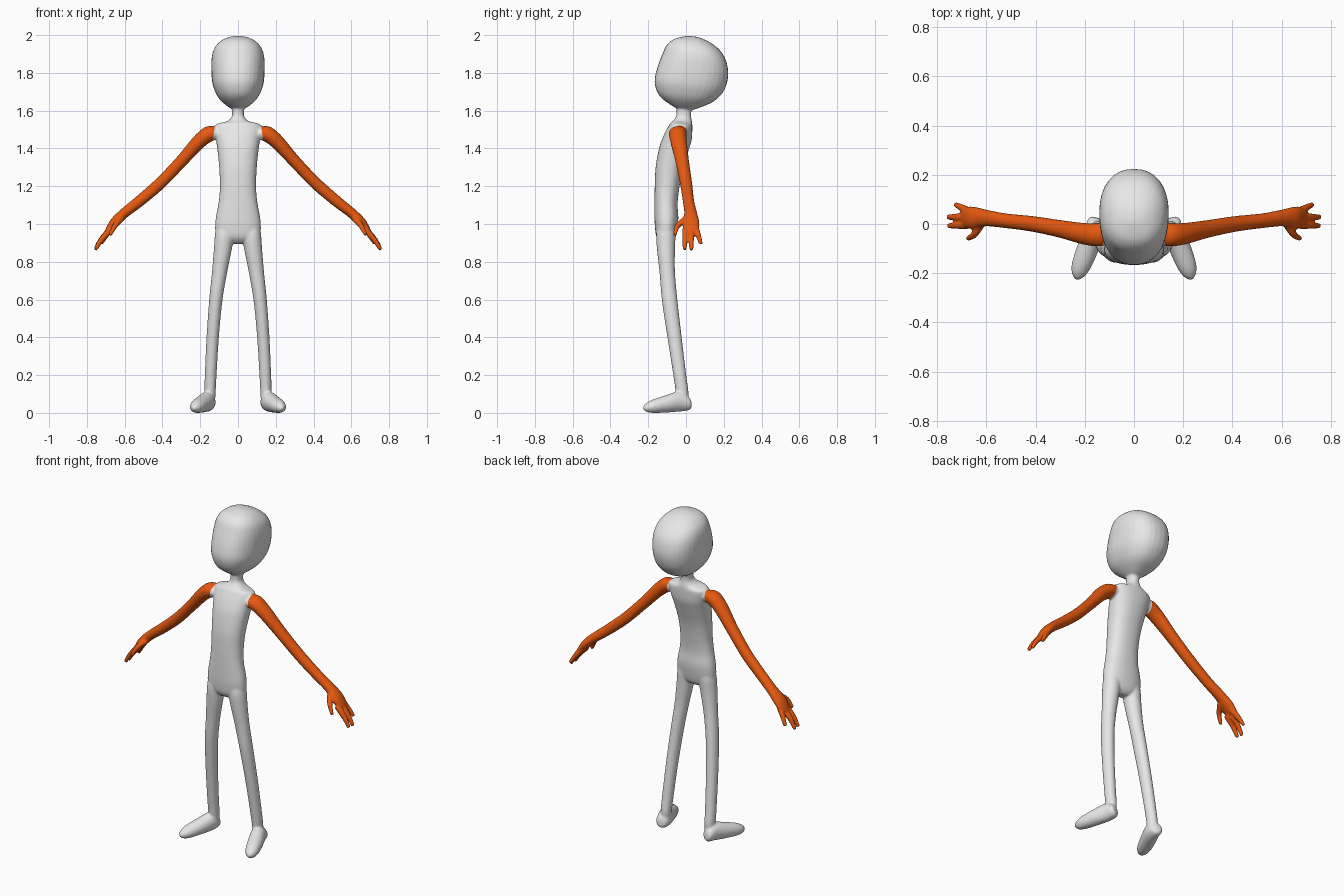
import bpy, bmesh, math
from mathutils import Vector

cube = bpy.data.objects.get("Cube")
if cube:
    bpy.data.objects.remove(cube, do_unlink=True)

X, Y = Vector((1, 0, 0)), Vector((0, 1, 0))
SIDES = 32
bm = bmesh.new()


def material(name, rgb):
    mat = bpy.data.materials.new(name)
    mat.use_nodes = True
    mat.diffuse_color = (*rgb, 1)
    bsdf = next(n for n in mat.node_tree.nodes if n.type == 'BSDF_PRINCIPLED')
    bsdf.inputs["Base Color"].default_value = (*rgb, 1)
    return mat


def resample(rows, steps=6):
    """Catmull-Rom interpolation through rows of numbers."""
    pts = [Vector(r) for r in rows]
    pts = [pts[0]] + pts + [pts[-1]]
    out = []
    for a, b, c, d in zip(pts, pts[1:], pts[2:], pts[3:]):
        for i in range(steps):
            t = i / steps
            out.append(0.5 * (2 * b + (c - a) * t + (2 * a - 5 * b + 4 * c - d) * t ** 2
                              + (3 * b - a - 3 * c + d) * t ** 3))
    return out + [pts[-1]]


def loft(sections, hint, power=2.0, mirror=False):
    """Closed skin through sections (x, y, z, half width, half depth)."""
    axis = (Vector(sections[-1][:3]) - Vector(sections[0][:3])).normalized()
    u = (hint - axis * hint.dot(axis)).normalized()
    v = axis.cross(u)
    for sign in ((1, -1) if mirror else (1,)):
        rings = []
        for s in resample(sections):
            ring = []
            for k in range(SIDES):
                a = 2 * math.pi * k / SIDES
                c, n = math.cos(a), math.sin(a)
                p = Vector(s[:3])
                p += u * math.copysign(abs(c) ** (2 / power), c) * s[3]
                p += v * math.copysign(abs(n) ** (2 / power), n) * s[4]
                ring.append(bm.verts.new((p.x * sign, p.y, p.z)))
            rings.append(ring)
        faces = [bm.faces.new(rings[0]), bm.faces.new(rings[-1])]
        for r, q in zip(rings, rings[1:]):
            for k in range(SIDES):
                j = (k + 1) % SIDES
                faces.append(bm.faces.new((r[k], r[j], q[j], q[k])))
        bmesh.ops.recalc_face_normals(bm, faces=faces)


def column(rows, power=2.0, mirror=False):
    """Upright loft from rows (z, x min, x max, y front, y back)."""
    loft([((a + b) / 2, (f + k) / 2, z, (b - a) / 2, (k - f) / 2)
          for z, a, b, f, k in rows], X, power, mirror)


def centred(rows):
    return [(z, -w, w, f, b) for z, w, f, b in rows]


# Head: rows of height, half width, front, back
column(centred([
    (1.615, .03, -.05, .035), (1.635, .06, -.09, .08), (1.665, .094, -.135, .138),
    (1.70, .117, -.158, .178), (1.75, .135, -.167, .21), (1.82, .141, -.152, .225),
    (1.89, .139, -.126, .213), (1.94, .124, -.103, .182), (1.975, .092, -.067, .135),
    (1.995, .052, -.015, .085), (2.002, .015, .015, .05)]), 2.3)

# Torso and neck
column(centred([
    (.905, .04, -.135, -.08), (.925, .09, -.153, -.062), (.95, .117, -.161, -.053),
    (1.0, .121, -.166, -.044), (1.05, .116, -.167, -.04), (1.12, .103, -.167, -.044),
    (1.2, .096, -.166, -.036), (1.3, .099, -.161, -.018), (1.4, .109, -.143, .012),
    (1.46, .118, -.122, .03), (1.51, .126, -.097, .034), (1.535, .115, -.082, .034),
    (1.55, .06, -.066, .033), (1.575, .034, -.052, .028), (1.61, .032, -.05, .028),
    (1.65, .036, -.05, .03)]), 2.3)

# Legs
column([
    (.06, .122, .178, -.05, .01), (.12, .118, .177, -.055, .013),
    (.2, .114, .176, -.066, .002), (.4, .102, .167, -.097, -.022),
    (.6, .083, .153, -.127, -.045), (.75, .058, .138, -.14, -.058),
    (.87, .034, .128, -.153, -.058), (.95, .02, .122, -.158, -.055),
    (1.0, .02, .112, -.15, -.06)], mirror=True)

# Feet
loft([(.152, .026, .055, .016, .018), (.153, .012, .06, .034, .038),
      (.162, -.035, .068, .042, .053), (.188, -.1, .056, .044, .046),
      (.215, -.17, .043, .039, .036), (.228, -.207, .036, .026, .024),
      (.234, -.226, .033, .008, .008)], X, mirror=True)

# Arms running into the palms
loft([(.06, -.035, 1.485, .03, .03), (.13, -.043, 1.493, .047, .043),
      (.2, -.04, 1.45, .044, .039), (.3, -.02, 1.34, .036, .033),
      (.41, 0, 1.225, .032, .032), (.52, .013, 1.13, .03, .03),
      (.6, .024, 1.067, .034, .027), (.65, .025, 1.02, .045, .026),
      (.678, .028, .987, .043, .02), (.695, .03, .965, .034, .013)], Y, mirror=True)

# Thumbs and fingers
for path in ([(.62, .005, 1.035), (.65, -.043, 1.0), (.677, -.06, .95)],
             [(.672, -.002, .98), (.722, -.006, .925), (.754, -.007, .873)],
             [(.685, .028, .968), (.728, .028, .92), (.757, .028, .87)],
             [(.668, .048, .99), (.7, .066, .945), (.726, .079, .902)]):
    loft([(*p, r, r) for p, r in zip(path, (.019, .0145, .0105))], Y, mirror=True)

mesh = bpy.data.meshes.new("figure")
bm.to_mesh(mesh)
bm.free()
figure = bpy.data.objects.new("figure", mesh)
bpy.context.collection.objects.link(figure)

# Fuse all parts into one soft skin
remesh = figure.modifiers.new("fuse", 'REMESH')
remesh.mode = 'VOXEL'
remesh.voxel_size = 0.0055
smooth = figure.modifiers.new("soften", 'SMOOTH')
smooth.factor = 0.5
smooth.iterations = 8
bpy.context.view_layer.update()
skin = bpy.data.meshes.new_from_object(figure.evaluated_get(bpy.context.evaluated_depsgraph_get()))
figure.modifiers.clear()
figure.data = skin
bpy.data.meshes.remove(mesh)
skin.name = "figure"
skin.materials.clear()
skin.materials.append(material("light grey", (.8, .8, .8)))
skin.materials.append(material("orange", (.8, .1, .005)))

# Rest the soles on the floor and cut a clean shoulder seam
bm = bmesh.new()
bm.from_mesh(skin)
low = min(v.co.z for v in bm.verts)
bmesh.ops.translate(bm, verts=bm.verts, vec=(0, 0, -low))
for sign in (1, -1):
    upper = [f for f in bm.faces if 1.38 < f.calc_center_median().z < 1.58]
    geom = set(upper) | {e for f in upper for e in f.edges} | {v for f in upper for v in f.verts}
    bmesh.ops.bisect_plane(bm, geom=list(geom), plane_co=(sign * .125, 0, 1.5),
                           plane_no=(sign, 0, .15))

# Arms take the second colour
for f in bm.faces:
    c = f.calc_center_median()
    f.material_index = int(.84 < c.z < 1.6 and abs(c.x) > .125 + (1.5 - c.z) * .15)
    f.smooth = True
bm.to_mesh(skin)
bm.free()
